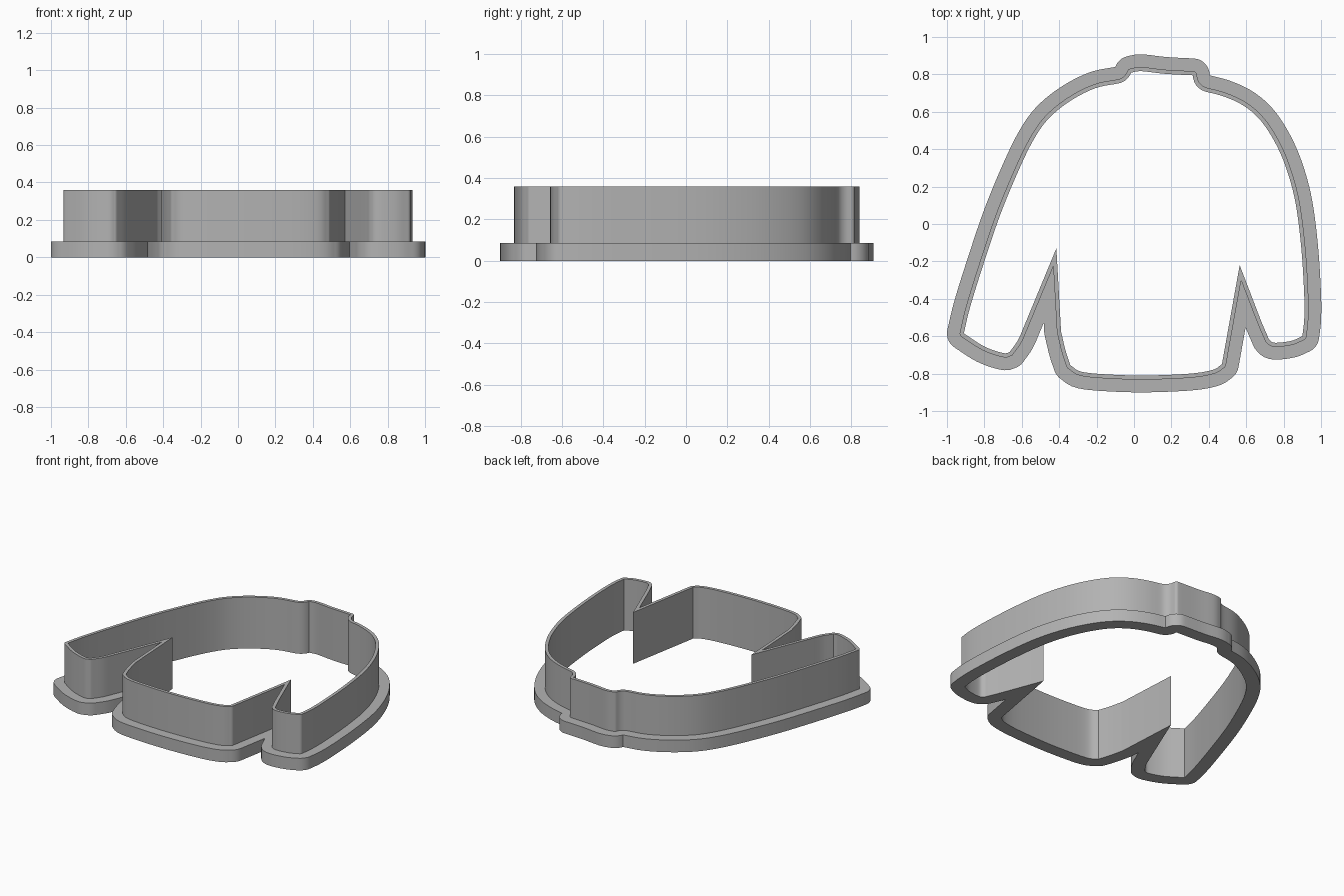
import bpy, bmesh, math
from mathutils import Vector

cube = bpy.data.objects.get("Cube")
if cube:
    bpy.data.objects.remove(cube)

FLANGE, WALL = 0.09, 0.022        # widths measured outward from the inner face
FLANGE_TOP, WALL_TOP = 0.085, 0.36


def smooth(points, steps=5):
    """Open spline through the points, without its last point."""
    p = [Vector(q) for q in points]
    p = [2 * p[0] - p[1]] + p + [2 * p[-1] - p[-2]]
    out = []
    for a, b, c, d in zip(p, p[1:], p[2:], p[3:]):
        for i in range(steps):
            t = i / steps
            out.append(b + (c - a) * t / 2 + (a - 2.5 * b + 2 * c - d / 2) * t**2
                       + (1.5 * (b - c) + (d - a) / 2) * t**3)
    return out


def cove(x, y, start, end, steps=6):
    """Concave fillet whose centre is a corner of the flange."""
    angles = [math.radians(start + (end - start) * i / steps) for i in range(steps + 1)]
    return [Vector((x + FLANGE * math.cos(a), y + FLANGE * math.sin(a))) for a in angles]


# Inner outline, counterclockwise
left_tip, right_tip = Vector((-0.415, -0.13)), Vector((0.565, -0.22))
right_cove = cove(0.405, 0.795, -108, -180)
left_cove = cove(-0.10, 0.84, -20, -78)
outline = [left_tip]
outline += smooth([(-0.39, -0.575), (-0.365, -0.68), (-0.34, -0.755)])
outline += smooth([(-0.34, -0.755), (-0.28, -0.79), (-0.13, -0.805), (0.07, -0.81),
                   (0.30, -0.80), (0.42, -0.78), (0.47, -0.75)])
outline += [Vector((0.47, -0.75)), right_tip]
outline += smooth([(0.68, -0.52), (0.71, -0.59), (0.725, -0.62), (0.755, -0.635),
                   (0.84, -0.625), (0.90, -0.60)])
outline += smooth([(0.90, -0.60), (0.91, -0.51), (0.91, -0.38), (0.895, -0.135),
                   (0.865, 0.105), (0.82, 0.28), (0.76, 0.425), (0.68, 0.55),
                   (0.59, 0.63), (0.485, 0.68), right_cove[0]])
outline += right_cove[:-1]
outline += smooth([right_cove[-1], (0.165, 0.803), (0.04, 0.817), left_cove[0]])
outline += left_cove[:-1]
outline += smooth([left_cove[-1], (-0.21, 0.725), (-0.345, 0.655), (-0.46, 0.56),
                   (-0.54, 0.445), (-0.62, 0.28), (-0.715, 0.05), (-0.805, -0.215),
                   (-0.875, -0.44), (-0.91, -0.585)])
outline += smooth([(-0.91, -0.585), (-0.80, -0.655), (-0.70, -0.69), (-0.665, -0.685)])
outline += smooth([(-0.665, -0.685), (-0.62, -0.62), (-0.585, -0.54)])
outline.append(Vector((-0.585, -0.54)))

# Outward direction at each point: round fans at convex corners, mitres elsewhere
stations = []
for i, p in enumerate(outline):
    e0 = (p - outline[i - 1]).normalized()
    e1 = (outline[(i + 1) % len(outline)] - p).normalized()
    n0, n1 = Vector((e0.y, -e0.x)), Vector((e1.y, -e1.x))
    turn = math.atan2(e0.x * e1.y - e0.y * e1.x, e0.dot(e1))
    if turn > math.radians(15):
        steps = max(2, round(turn / math.radians(10)))
        base = math.atan2(n0.y, n0.x)
        for k in range(steps + 1):
            a = base + turn * k / steps
            stations.append((p, Vector((math.cos(a), math.sin(a)))))
    else:
        stations.append((p, (n0 + n1) / (1 + n0.dot(n1))))

# Sweep the L-shaped section around the outline
section = [(0, 0), (FLANGE, 0), (FLANGE, FLANGE_TOP), (WALL, FLANGE_TOP),
           (WALL, WALL_TOP), (0, WALL_TOP)]
bm = bmesh.new()
rings = [[bm.verts.new((*(p + v * d), z)) for d, z in section] for p, v in stations]
for i, ring in enumerate(rings):
    prev = rings[i - 1]
    for j in range(len(section)):
        bm.faces.new((prev[j - 1], ring[j - 1], ring[j], prev[j]))
bmesh.ops.remove_doubles(bm, verts=bm.verts, dist=0.0005)
bmesh.ops.recalc_face_normals(bm, faces=bm.faces)

mesh = bpy.data.meshes.new("cutter_body")
bm.to_mesh(mesh)
bm.free()
body = bpy.data.objects.new("cutter_body", mesh)
bpy.context.collection.objects.link(body)

# Plain grey material
grey = bpy.data.materials.new("plain_grey")
grey.use_nodes = True
colour = (0.45, 0.45, 0.45, 1)
grey.diffuse_color = colour
grey.node_tree.nodes["Principled BSDF"].inputs["Base Color"].default_value = colour
mesh.materials.append(grey)

bpy.context.view_layer.objects.active = body
body.select_set(True)
bpy.ops.object.shade_smooth_by_angle(angle=math.radians(30))
